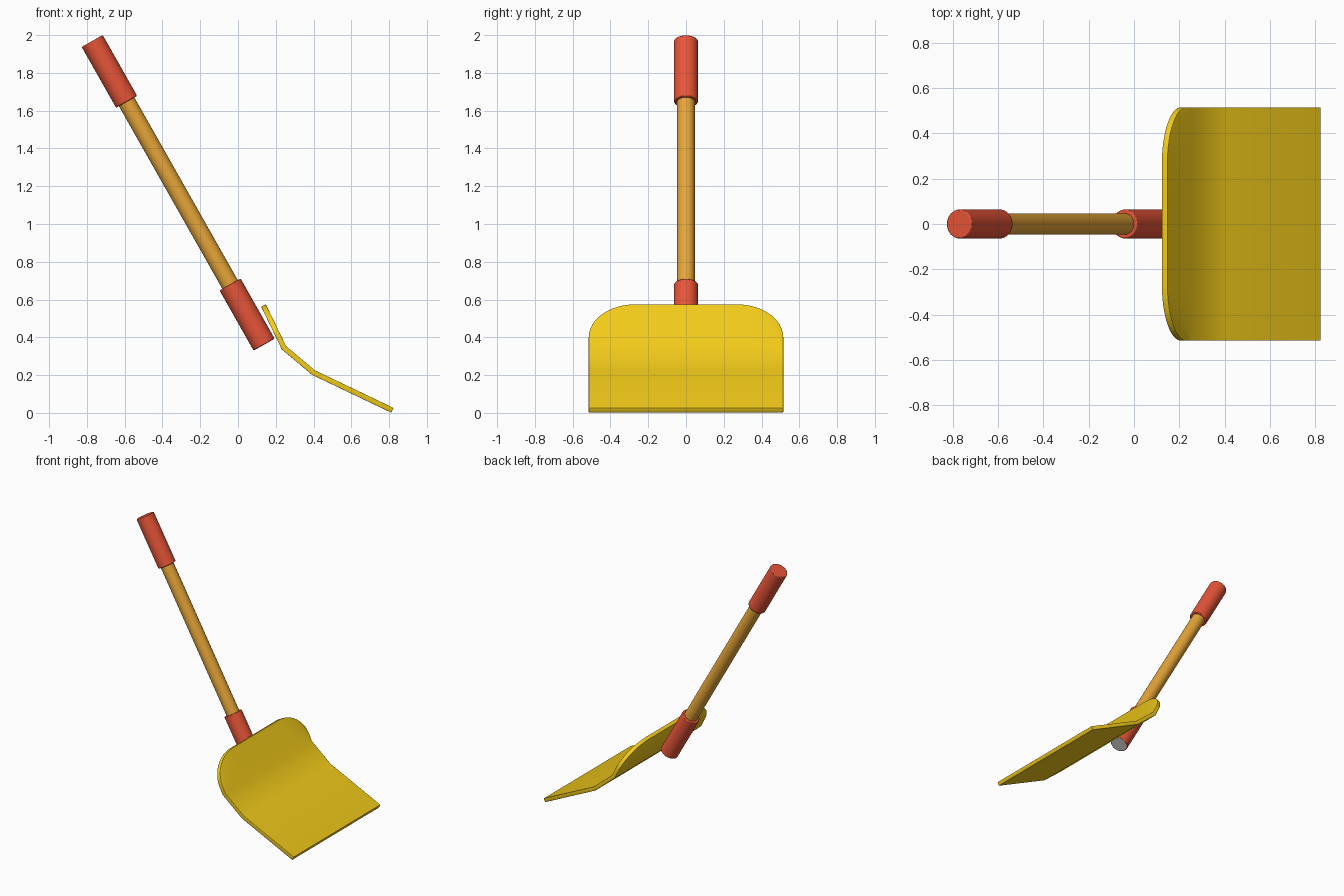
import bpy, bmesh
from math import sin, cos, pi, radians
from mathutils import Vector

if "Cube" in bpy.data.objects:
    bpy.data.objects.remove(bpy.data.objects["Cube"])


def material(name, color):
    m = bpy.data.materials.new(name)
    m.diffuse_color = (*color, 1)
    m.use_nodes = True
    m.node_tree.nodes["Principled BSDF"].inputs["Base Color"].default_value = m.diffuse_color
    return m


red = material("red_plastic", (0.80, 0.09, 0.04))
wood = material("orange_wood", (0.80, 0.38, 0.04))
yellow = material("yellow_plastic", (0.90, 0.60, 0.01))

# All handle parts share one slanted axis
TOP, BOTTOM = Vector((-0.772, 0, 1.969)), Vector((0.138, 0, 0.362))
AXIS = (BOTTOM - TOP).normalized()
LENGTH = (BOTTOM - TOP).length


def finish(obj, mat=None):
    if mat:
        obj.data.materials.append(mat)
    bpy.ops.object.select_all(action='DESELECT')
    obj.select_set(True)
    bpy.context.view_layer.objects.active = obj
    bpy.ops.object.shade_smooth_by_angle(angle=radians(32))


def rod(name, start, end, radius, mat=None, bevel=0.0):
    """Cylinder between two distances measured down the handle axis."""
    bpy.ops.mesh.primitive_cylinder_add(
        vertices=32, radius=radius, depth=end - start,
        location=TOP + AXIS * (start + end) / 2,
        rotation=(-AXIS).to_track_quat('Z', 'Y').to_euler())
    obj = bpy.context.object
    obj.name = name
    if bevel:
        mod = obj.modifiers.new("soft_rim", 'BEVEL')
        mod.width, mod.segments = bevel, 2
    finish(obj, mat)


# Handle: grip, shaft, socket and the grey socket end
rod("grip", 0, 0.37, 0.064, red, 0.005)
rod("shaft", 0.2, LENGTH - 0.1, 0.047, wood)
rod("socket", LENGTH - 0.365, LENGTH, 0.064, red, 0.005)
rod("socket_end", LENGTH - 0.01, LENGTH + 0.001, 0.058)

# Scoop: bent sheet whose upper corners follow a quarter ellipse
profile = [(0.135, 0.569), (0.243, 0.345), (0.40, 0.213), (0.817, 0.014)]
FLAT, HALF, CORNER_Z = 0.27, 0.515, 0.395
arc = [(FLAT + (HALF - FLAT) * sin(a), CORNER_Z + (profile[0][1] - CORNER_Z) * cos(a))
       for a in (i * pi / 24 for i in range(13))]
columns = [(-y, z) for y, z in reversed(arc)] + [(0, profile[0][1])] + arc

bm = bmesh.new()
(x0, z0), (x1, z1) = profile[:2]
grid = []
for y, z in columns:
    edge = (x0 + (x1 - x0) * (z0 - z) / (z0 - z1), z)
    grid.append([bm.verts.new((px, y, pz)) for px, pz in [edge] + profile[1:]])
for a, b in zip(grid, grid[1:]):
    for i in range(len(a) - 1):
        bm.faces.new((a[i], a[i + 1], b[i + 1], b[i]))
mesh = bpy.data.meshes.new("scoop")
bm.to_mesh(mesh)
bm.free()
scoop = bpy.data.objects.new("scoop", mesh)
bpy.context.collection.objects.link(scoop)
solid = scoop.modifiers.new("thickness", 'SOLIDIFY')
solid.thickness, solid.offset, solid.use_even_offset = 0.028, 0, True
rim = scoop.modifiers.new("soft_rim", 'BEVEL')
rim.width, rim.segments, rim.limit_method, rim.angle_limit = 0.005, 2, 'ANGLE', radians(50)
finish(scoop, yellow)
